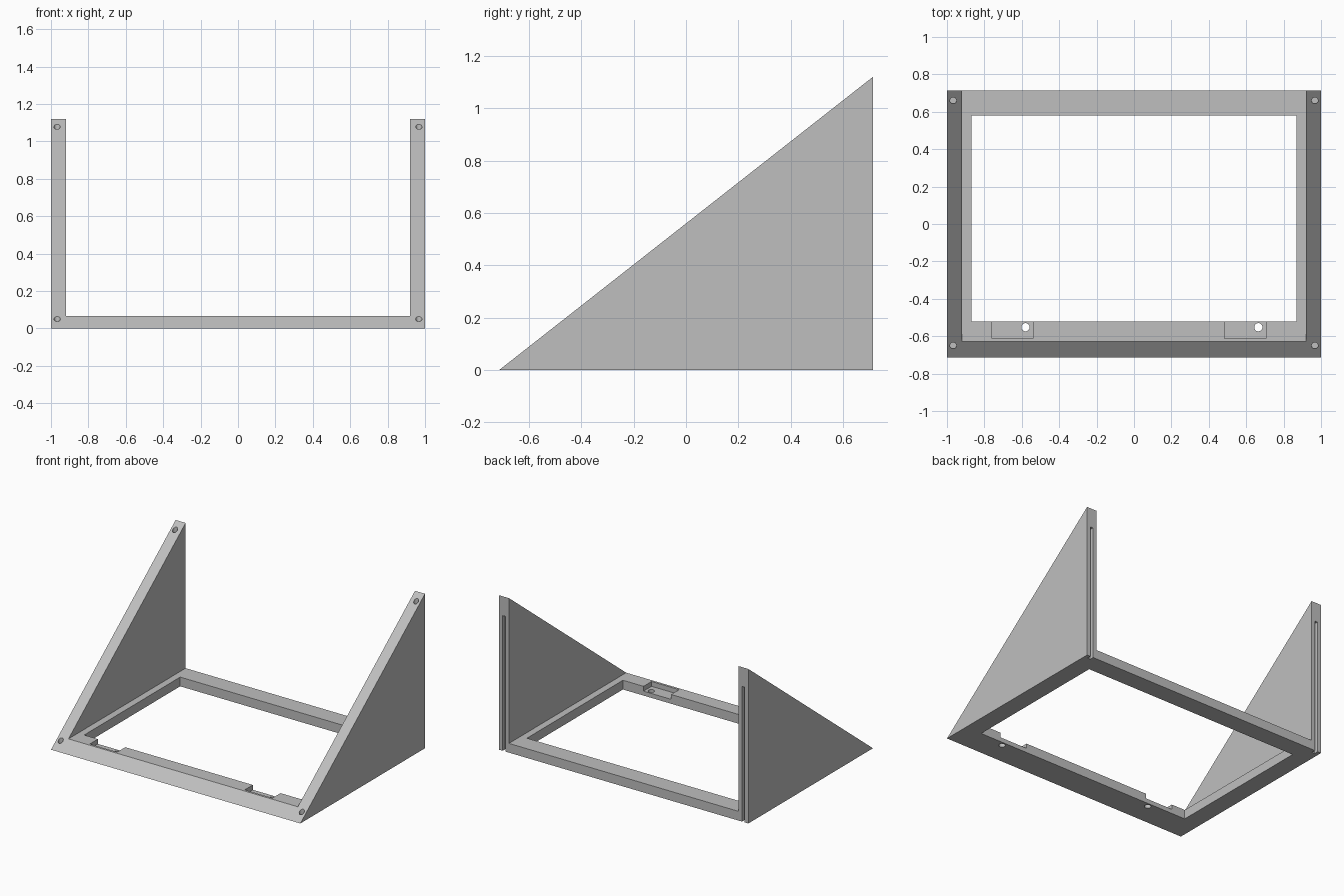
import bpy
import bmesh
from mathutils import Matrix, Vector

cube = bpy.data.objects.get("Cube")
if cube:
    bpy.data.objects.remove(cube, do_unlink=True)

DEPTH, HEIGHT = 0.714, 1.12      # half depth, wall height
WALL_IN, BASE = 0.92, 0.067      # inner wall face, base thickness


def slope_z(y):
    return HEIGHT * (y + DEPTH) / (2 * DEPTH)


def make_object(name, bm):
    bmesh.ops.recalc_face_normals(bm, faces=bm.faces)
    mesh = bpy.data.meshes.new(name)
    bm.to_mesh(mesh)
    bm.free()
    obj = bpy.data.objects.new(name, mesh)
    bpy.context.scene.collection.objects.link(obj)
    return obj


def box(name, lo, hi):
    lo, hi = Vector(lo), Vector(hi)
    bm = bmesh.new()
    bmesh.ops.create_cube(bm, size=1, matrix=Matrix.Translation((lo + hi) / 2)
                          @ Matrix.Diagonal((*(hi - lo), 1)))
    return make_object(name, bm)


def cylinder(name, x, y, z0, z1, radius):
    bm = bmesh.new()
    bmesh.ops.create_cone(bm, cap_ends=True, segments=24, radius1=radius,
                          radius2=radius, depth=z1 - z0,
                          matrix=Matrix.Translation((x, y, (z0 + z1) / 2)))
    return make_object(name, bm)


# Wedge body: triangular side profile swept across the width
bm = bmesh.new()
profile = [(-DEPTH, 0), (DEPTH, 0), (DEPTH, HEIGHT)]
face = bm.faces.new([bm.verts.new((-1, y, z)) for y, z in profile])
swept = bmesh.ops.extrude_face_region(bm, geom=[face])["geom"]
bmesh.ops.translate(bm, vec=(2, 0, 0),
                    verts=[v for v in swept if isinstance(v, bmesh.types.BMVert)])
stand = make_object("laptop_stand_frame", bm)

# Space between the walls and the opening in the base
cutters = [
    box("gap_cutter", (-WALL_IN, -1, BASE), (WALL_IN, 1, 2)),
    box("opening_cutter", (-0.87, -0.52, -0.2), (0.87, 0.58, 0.3)),
]

# Latch pockets with through holes in the front bar
for x0, x1, hole_x in [(-0.76, -0.54, -0.58), (0.483, 0.705, 0.665)]:
    cutters.append(box("pocket_cutter", (x0, -0.612, 0.032), (x1, -0.5, 0.2)))
    cutters.append(cylinder("pocket_hole_cutter", hole_x, -0.552, -0.1, 0.1, 0.022))

# Blind holes in the sloped edges and grooves up the back edges
for side in (-1, 1):
    for y in (-0.65, 0.66):
        z = slope_z(y)
        cutters.append(cylinder("peg_hole_cutter", side * 0.967, y,
                                z - 0.035, z + 0.1, 0.017))
    cutters.append(box("groove_cutter", (side * 0.96 - 0.011, DEPTH - 0.03, -0.1),
                       (side * 0.96 + 0.011, 1, 0.98)))

for cutter in cutters:
    cutter.hide_render = True
    mod = stand.modifiers.new(cutter.name, "BOOLEAN")
    mod.operation, mod.solver, mod.object = "DIFFERENCE", "EXACT", cutter

# Bake the cuts and remove the helpers
bpy.context.view_layer.update()
graph = bpy.context.evaluated_depsgraph_get()
baked = bpy.data.meshes.new_from_object(stand.evaluated_get(graph))
stand.modifiers.clear()
stand.data = baked
for cutter in cutters:
    bpy.data.objects.remove(cutter, do_unlink=True)

# Plain grey material
grey = bpy.data.materials.new("plain_grey")
grey.use_nodes = True
colour = (0.52, 0.52, 0.52, 1)
grey.diffuse_color = colour
grey.node_tree.nodes["Principled BSDF"].inputs["Base Color"].default_value = colour
stand.data.materials.clear()
stand.data.materials.append(grey)

bpy.ops.object.select_all(action="DESELECT")
stand.select_set(True)
bpy.context.view_layer.objects.active = stand
bpy.ops.object.shade_smooth_by_angle()
